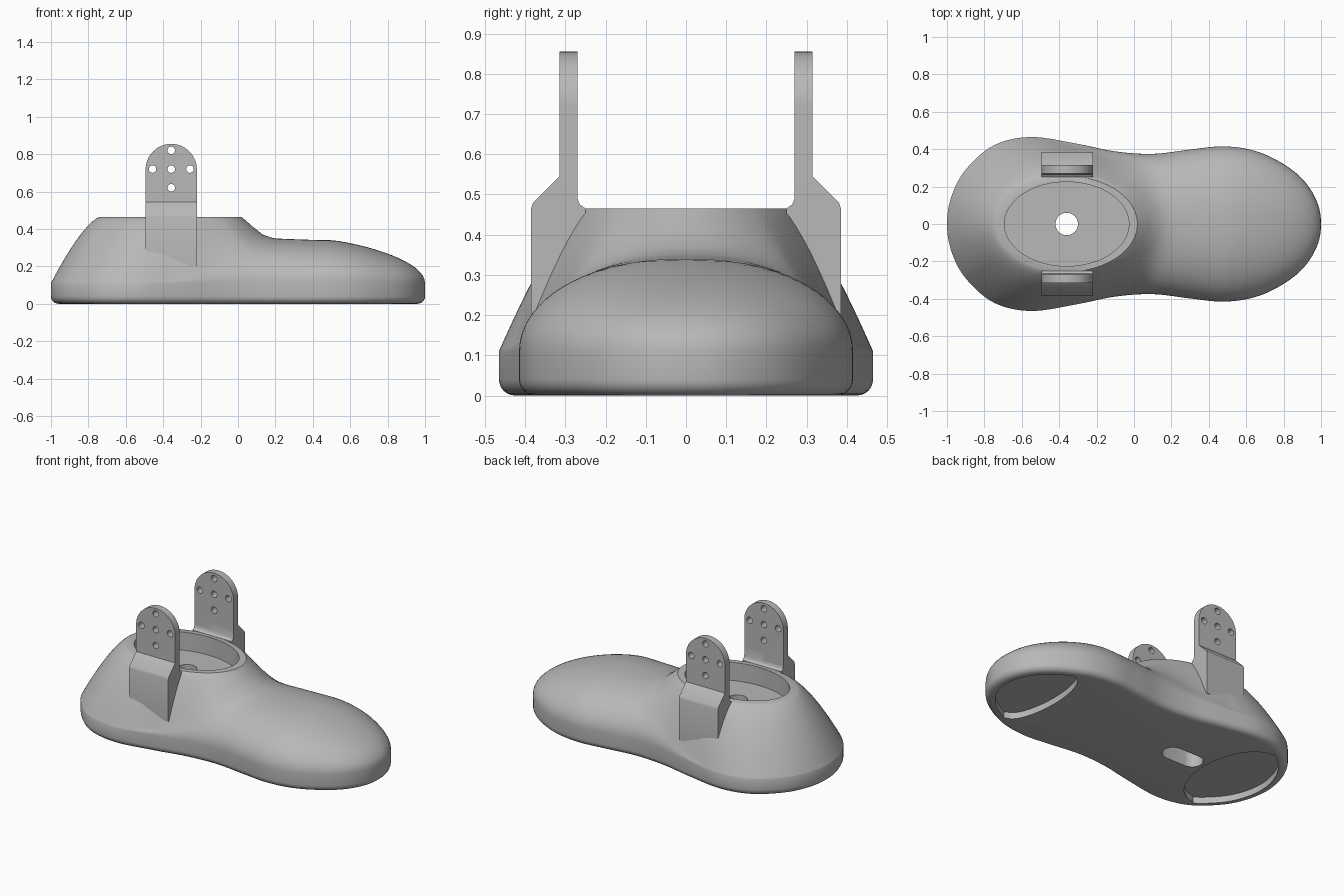
import bpy, bmesh, math
from mathutils import Vector

if "Cube" in bpy.data.objects:
    bpy.data.objects.remove(bpy.data.objects["Cube"])

grey = bpy.data.materials.new("light_grey")
grey.diffuse_color = (0.48, 0.48, 0.48, 1)
grey.use_nodes = True
grey.node_tree.nodes["Principled BSDF"].inputs["Base Color"].default_value = grey.diffuse_color
CX, RIM_Z, WALL_Z = -0.36, 0.465, 0.11


def finish(name, bm):
    bmesh.ops.recalc_face_normals(bm, faces=bm.faces)
    me = bpy.data.meshes.new(name)
    bm.to_mesh(me)
    bm.free()
    me.materials.append(grey)
    ob = bpy.data.objects.new(name, me)
    bpy.context.collection.objects.link(ob)
    return ob


def loft(name, rings):
    """Closed skin through equal-length rings, capped at both ends."""
    bm = bmesh.new()
    vs = [[bm.verts.new(p) for p in r] for r in rings]
    n = len(rings[0])
    for a, b in zip(vs, vs[1:]):
        for i in range(n):
            j = (i + 1) % n
            bm.faces.new((a[i], a[j], b[j], b[i]))
    bm.faces.new(vs[0])
    bm.faces.new(vs[-1])
    return finish(name, bm)


def prism(name, pts, lo, hi, axis="z"):
    if axis == "z":
        f = lambda p, h: (p[0], p[1], h)
    elif axis == "y":
        f = lambda p, h: (p[0], h, p[1])
    else:
        f = lambda p, h: (h, p[0], p[1])
    return loft(name, [[f(p, h) for p in pts] for h in (lo, hi)])


def oval(cx, cy, rx, ry, n=64, a0=0, a1=2 * math.pi):
    full = abs(a1 - a0) > 6.28
    d = n if full else n - 1
    return [(cx + rx * math.cos(a0 + (a1 - a0) * i / d),
             cy + ry * math.sin(a0 + (a1 - a0) * i / d)) for i in range(n)]


def activate(ob):
    bpy.ops.object.select_all(action="DESELECT")
    ob.select_set(True)
    bpy.context.view_layer.objects.active = ob


def cut(ob, cutter):
    m = ob.modifiers.new("cut", "BOOLEAN")
    m.operation, m.solver, m.object = "DIFFERENCE", "EXACT", cutter
    activate(ob)
    bpy.ops.object.modifier_apply(modifier=m.name)
    bpy.data.objects.remove(cutter)


def smooth(ob, deg=30):
    activate(ob)
    bpy.ops.object.shade_smooth_by_angle(angle=math.radians(deg))


# Sole outline: half a curve, mirrored in y
half = [(1, 0), (.98, .115), (.91, .23), (.8, .32), (.65, .39), (.48, .415), (.3, .398),
        (.1, .375), (-.1, .388), (-.3, .428), (-.55, .465), (-.75, .42), (-.9, .29),
        (-.975, .15), (-1, 0)]
ctrl = [Vector(p) for p in half + [(x, -y) for x, y in half[-2:0:-1]]]
outline, N, SUB = [], len(ctrl), 8
for i in range(N):
    p0, p1, p2, p3 = (ctrl[(i + k) % N] for k in (-1, 0, 1, 2))
    for s in range(SUB):
        t = s / SUB
        outline.append(0.5 * (2 * p1 + (p2 - p0) * t + (2 * p0 - 5 * p1 + 4 * p2 - p3) * t * t
                              + (3 * p1 - p0 - 3 * p2 + p3) * t ** 3))
upper = outline[:SUB * (len(half) - 1) + 1]


def inset(d):
    out = []
    for i, p in enumerate(outline):
        t = (outline[(i + 1) % len(outline)] - outline[i - 1]).normalized()
        out.append(p + Vector((-t.y, t.x)) * d)
    return out


def half_width(x):
    for a, b in zip(upper, upper[1:]):
        if b.x <= x <= a.x:
            return a.y + (b.y - a.y) * (a.x - x) / max(a.x - b.x, 1e-6)
    return 1e-4


def step(a, b, x):
    t = min(1, max(0, (x - a) / (b - a)))
    return t * t * (3 - 2 * t)


# Upper surface: forefoot dome blended with the ankle cone
def dome(x, y):
    h = 0.24 * step(-.65, .05, x) - 0.01 * step(.1, .5, x)
    if x > 0.5:
        h *= math.sqrt(max(0, 1 - min(1, (x - 0.5) / 0.5) ** 1.25))
    u = min(1, abs(y) / max(half_width(x), 1e-4))
    return h * math.sqrt(max(0, 1 - u ** 2.2))


def surface_ring(s):
    ring = []
    for p in outline:
        d = p - Vector((CX, 0))
        length, c = d.length, d.x / d.length
        rim = 1 / math.hypot(c / 0.378, d.y / length / 0.255)
        r = rim + (length - rim) * s
        q = Vector((CX, 0)) + d * (r / length)
        limit = 0.62 + 2 * max(0, -c)
        end = (length ** -8 + limit ** -8) ** (-1 / 8)
        t = min(1, max(0, (r - rim) / (end - rim)))
        cone = (RIM_Z - WALL_Z) * (1 - t ** (1 + 0.42 * step(.95, .2, c)))
        f = 0 if s == 1 else (cone ** 4 + dome(q.x, q.y) ** 4) ** 0.25
        ring.append((q.x, q.y, min(RIM_Z, WALL_Z + f)))
    return ring


rings = []
for k in range(7):  # rounded lower edge
    a = math.pi / 2 * k / 6
    rings.append([(p.x, p.y, 0.04 * (1 - math.sin(a))) for p in inset(0.04 * (1 - math.cos(a)))])
rings = rings[::-1]
rings += [surface_ring(1 - (k / 28) ** 1.7) for k in range(29)]
foot = loft("foot_shell", rings)

# Ankle cup, drain hole and slot underneath
cut(foot, prism("cup_cutter", oval(CX, 0, .333, .225, 96), 0.35, 0.6))
cut(foot, prism("hole_cutter", oval(CX, 0, .06, .06, 40), -0.1, 0.5))
slot = oval(CX + .07, 0, .065, .065, 16, -math.pi / 2, math.pi / 2) \
    + oval(CX - .07, 0, .065, .065, 16, math.pi / 2, 1.5 * math.pi)
cut(foot, prism("slot_cutter", slot, -0.1, 0.12))

# Recesses for heel and toe pads
inner = inset(0.055)
heel = [p for p in inner if p.x < -0.74]
heel += oval(-0.74, 0, 0.22, abs(heel[0].y) - .01, 24, -math.pi / 2 + .05, math.pi / 2 - .05)
toe = [p for p in inner if p.x > 0.69]
toe = [p for p in toe if p.y < 0] + [p for p in toe if p.y >= 0]
toe += oval(0.69, 0, 0.1, toe[-1].y - .01, 24, math.pi / 2 + .05, 1.5 * math.pi - .05)
cut(foot, prism("heel_pad_cutter", heel, -0.1, 0.04))
cut(foot, prism("toe_pad_cutter", toe, -0.1, 0.04))
smooth(foot)

# Side brackets: drilled upright plate on a chamfered block
X, W = -0.357, 0.137
for side, tag in ((-1, "front"), (1, "back")):
    arch = [(X - W, 0.3), (X + W, 0.3)] + oval(X, 0.718, W, W, 33, 0, math.pi)
    plate = prism(tag + "_bracket_plate", arch, side * 0.27, side * 0.315, "y")
    for dx, dz in ((0, 0), (.1, 0), (-.1, 0), (0, .1), (0, -.1)):
        cut(plate, prism("drill", oval(X + dx, 0.72 + dz, .02, .02, 24),
                         side * 0.2, side * 0.4, "y"))
    smooth(plate)
    prof = [(.27, .2), (.385, .2), (.385, .465), (.38, .48), (.315, .545), (.27, .545),
            (.27, .49), (.264, .475), (.25, .465), (.25, .44)]
    block = prism(tag + "_bracket_block", [(side * y, z) for y, z in prof], X - W, X + W, "x")
    smooth(block)
